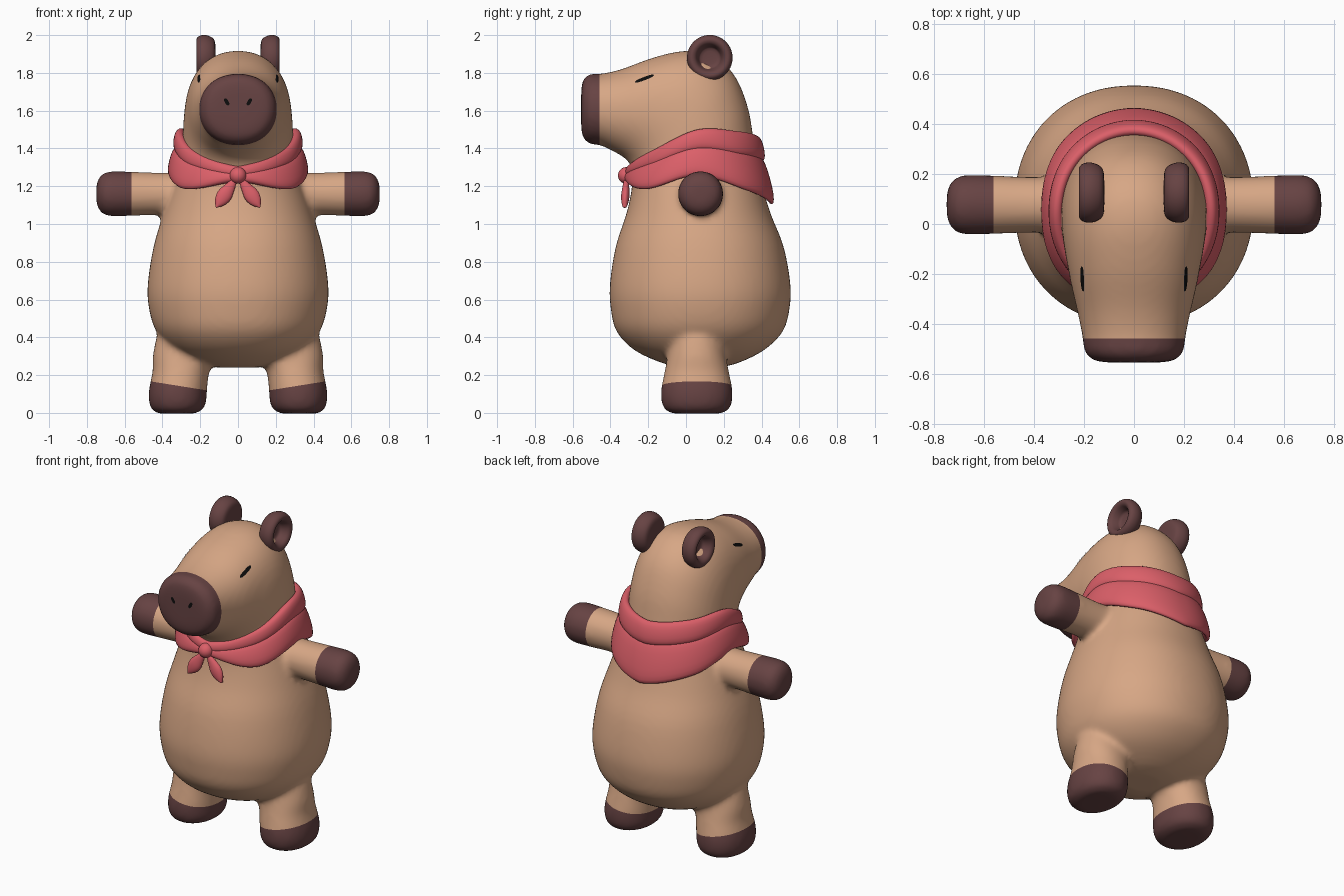
import bpy, bmesh, math
from mathutils import Vector
from mathutils.bvhtree import BVHTree

if "Cube" in bpy.data.objects:
    bpy.data.objects.remove(bpy.data.objects["Cube"])


def material(name, rgb):
    m = bpy.data.materials.new(name)
    m.diffuse_color = (*rgb, 1)
    m.use_nodes = True
    m.node_tree.nodes["Principled BSDF"].inputs["Base Color"].default_value = m.diffuse_color
    return m


FUR = material("tan fur", (0.68, 0.385, 0.235))
DARK = material("dark brown", (0.135, 0.056, 0.056))
RED = material("scarf red", (0.71, 0.115, 0.14))
BLACK = material("black", (0.004, 0.004, 0.004))


def spline(rows, n):
    """Catmull-Rom interpolation of tuples, n steps per span."""
    out = []
    for i in range(len(rows) - 1):
        a, b = rows[max(i - 1, 0)], rows[i]
        c, d = rows[i + 1], rows[min(i + 2, len(rows) - 1)]
        for k in range(n):
            t = k / n
            out.append([q + 0.5 * t * (r - p + t * (2 * p - 5 * q + 4 * r - s + t * (3 * (q - r) + s - p)))
                        for p, q, r, s in zip(a, b, c, d)])
    return out + [list(rows[-1])]


def loft(bm, rings, closed=False):
    """Skin a list of rings; cap the ends unless the rings form a loop."""
    vs = [[bm.verts.new(p) for p in ring] for ring in rings]
    n = len(vs[0])
    for i in range(len(vs) if closed else len(vs) - 1):
        a, b = vs[i], vs[(i + 1) % len(vs)]
        for j in range(n):
            bm.faces.new((a[j], a[(j + 1) % n], b[(j + 1) % n], b[j]))
    if not closed:
        bm.faces.new(vs[0])
        bm.faces.new(vs[-1])


def oval(mid, u, v, n=40, e=2.15):
    """Slightly squared ellipse around mid with half axes u and v."""
    def f(c):
        return math.copysign(abs(c) ** (2 / e), c)
    return [mid + u * f(math.cos(2 * math.pi * k / n)) + v * f(math.sin(2 * math.pi * k / n)) for k in range(n)]


def finish(name, bm, *mats):
    bmesh.ops.recalc_face_normals(bm, faces=bm.faces)
    for f in bm.faces:
        f.smooth = True
    me = bpy.data.meshes.new(name)
    bm.to_mesh(me)
    bm.free()
    for m in mats:
        me.materials.append(m)
    ob = bpy.data.objects.new(name, me)
    bpy.context.collection.objects.link(ob)
    return ob


# Body and head: one loft from nose to belly (front y, z, back y, z, half width)
BODY = [(-.555, 1.52, -.555, 1.69, .09), (-.547, 1.462, -.547, 1.757, .158), (-.51, 1.425, -.51, 1.793, .198),
        (-.455, 1.418, -.45, 1.795, .206), (-.385, 1.385, -.34, 1.82, .224), (-.325, 1.35, -.17, 1.882, .25),
        (-.295, 1.315, 0, 1.917, .268), (-.288, 1.30, .14, 1.892, .28), (-.285, 1.29, .257, 1.787, .288),
        (-.283, 1.28, .327, 1.62, .293), (-.283, 1.27, .357, 1.45, .298), (-.285, 1.25, .375, 1.31, .315),
        (-.29, 1.17, .41, 1.18, .355), (-.317, 1.05, .45, 1.05, .397), (-.372, .88, .517, .88, .447),
        (-.403, .68, .553, .68, .478), (-.398, .55, .548, .55, .471), (-.367, .43, .512, .43, .432),
        (-.27, .33, .41, .33, .34), (-.12, .262, .27, .262, .2), (-.02, .24, .17, .24, .1)]
bm = bmesh.new()
rings = []
for yf, zf, yb, zb, w in spline(BODY, 4):
    f, b = Vector((0, yf, zf)), Vector((0, yb, zb))
    rings.append(oval((f + b) / 2, (f - b) / 2, Vector((w, 0, 0)), 64))
loft(bm, rings)

# Legs (z, centre x, half width, half depth) and arms (x, radius)
LEG = [(-.004, .325, .09, .12), (.012, .322, .128, .163), (.05, .32, .15, .185), (.12, .318, .154, .189),
       (.22, .302, .15, .17), (.3, .285, .166, .155), (.4, .262, .17, .14), (.5, .24, .16, .13)]
ARM = [(.2, .116), (.4, .112), (.58, .118), (.68, .119), (.725, .1), (.75, .055)]
for s in (1, -1):
    loft(bm, [oval(Vector((s * cx, .057, z)), Vector((hw, 0, 0)), Vector((0, hd, 0)))
              for z, cx, hw, hd in spline(LEG, 4)])
    loft(bm, [oval(Vector((s * x, .077, 1.16)), Vector((0, r, 0)), Vector((0, 0, r)), e=2)
              for x, r in spline(ARM, 4)])
body = finish("body", bm, FUR, DARK)

# Fuse the parts into one soft skin
rm = body.modifiers.new("fuse", 'REMESH')
rm.mode, rm.voxel_size, rm.use_smooth_shade = 'VOXEL', 0.016, True
sm = body.modifiers.new("soften", 'SMOOTH')
sm.factor, sm.iterations = 0.5, 10
skin = bpy.data.meshes.new_from_object(body.evaluated_get(bpy.context.evaluated_depsgraph_get()))
body.modifiers.clear()

# Cut clean colour borders at muzzle, hands and feet, then colour by region
bm = bmesh.new()
bm.from_mesh(skin)


def cut(co, no, keep):
    faces = [f for f in bm.faces if keep(f.calc_center_median())]
    geom = faces + list({e for f in faces for e in f.edges}) + list({v for f in faces for v in f.verts})
    bmesh.ops.bisect_plane(bm, geom=geom, plane_co=co, plane_no=no, dist=1e-5)


cut((0, -.458, 1.6), (0, 1, 0), lambda c: c.y < -.4)
for s in (1, -1):
    cut((s * .563, 0, 0), (1, 0, 0), lambda c: c.x * s > .5)
    cut((s * .17, 0, .12), (-.16 * s, 0, 1), lambda c: c.x * s > 0 and c.z < .3)
for f in bm.faces:
    c = f.calc_center_median()
    foot = c.z < .12 + .16 * (abs(c.x) - .17)
    f.material_index = int(c.y < -.458 or abs(c.x) > .563 or (foot and c.z < .3))
    f.smooth = True
tree = BVHTree.FromBMesh(bm)
bm.to_mesh(body.data)
bm.free()


# Painted eyes and nostrils: thin ovals projected on the skin
def decal(name, centre, u, v, ray):
    bm = bmesh.new()
    ray = Vector(ray)

    def hit(p):
        return bm.verts.new(tree.ray_cast(p - ray * 2, ray)[0] - ray * 0.004)
    c = Vector(centre)
    mid = hit(c)
    rows = [[hit(p) for p in oval(c, Vector(u) * k, Vector(v) * k, 20, 2.6)] for k in (.5, 1)]
    for j in range(20):
        i = (j + 1) % 20
        bm.faces.new((mid, rows[0][j], rows[0][i]))
        bm.faces.new((rows[0][j], rows[1][j], rows[1][i], rows[0][i]))
    finish(name, bm, BLACK)


for s, side in ((1, "right"), (-1, "left")):
    decal(side + "_eye", (0, -.22, 1.77), (0, .05, .019), (0, -.003, .008), (-s, 0, 0))
    decal(side + "_nostril", (s * .06, 0, 1.647), (s * .01, 0, .018), (s * .009, 0, -.004), (0, 1, 0))

    # Ear: lathed disc with a cupped outer side (radius, outward offset)
    EAR = [(.002, -.05), (.07, -.05), (.103, -.038), (.12, 0), (.116, .034), (.098, .05),
           (.076, .042), (.062, .015), (.05, -.008), (.002, -.012)]
    bm = bmesh.new()
    loft(bm, [oval(Vector((s * (.17 + o), .126, 1.88)), Vector((0, r, 0)), Vector((0, 0, r)), e=2)
              for r, o in spline(EAR, 3)])
    finish(side + "_ear", bm, DARK)


# Scarf bands: keys every 45 degrees from front to back (top z, bottom z, top radius, bottom radius)
def band(name, keys, thick):
    bm = bmesh.new()
    half = spline(keys, 12)
    rings = []
    for k, (zt, zb, rt, rb) in enumerate(half + half[-2:0:-1]):
        a = math.pi * k / (len(half) - 1)
        out = Vector((math.sin(a), -math.cos(a), 0))
        top, bot = out * rt + Vector((0, .06, zt)), out * rb + Vector((0, .06, zb))
        nrm = (out * (zt - zb) + Vector((0, 0, rb - rt))).normalized()
        rings.append(oval((top + bot) / 2, (top - bot) / 2, nrm * thick, 20, 2.3))
    loft(bm, rings, closed=True)
    finish(name, bm, RED)


band("scarf_roll", [(1.305, 1.245, .35, .36), (1.39, 1.30, .325, .34), (1.5, 1.39, .306, .32),
                    (1.49, 1.36, .305, .335), (1.465, 1.33, .31, .34)], .028)
band("scarf_flap", [(1.27, 1.225, .355, .365), (1.33, 1.185, .335, .385), (1.41, 1.255, .318, .358),
                    (1.385, 1.175, .325, .385), (1.36, 1.105, .325, .395)], .026)

# Knot and two leaf-shaped tails
bm = bmesh.new()
bmesh.ops.create_uvsphere(bm, u_segments=24, v_segments=16, radius=.044)
bmesh.ops.translate(bm, verts=bm.verts, vec=(0, -.316, 1.257))
finish("scarf_knot", bm, RED)
TAIL = [(0, .012), (.25, .027), (.55, .04), (.8, .03), (1, .004)]
for s, side in ((1, "right"), (-1, "left")):
    bm = bmesh.new()
    a, b = Vector((s * .015, -.316, 1.235)), Vector((s * .116, -.325, 1.088))
    across = Vector((s * .82, 0, .57))
    loft(bm, [oval(a.lerp(b, t), across * w, Vector((0, .008 + w * .35, 0)), 20, 2)
              for t, w in spline(TAIL, 5)])
    finish(side + "_scarf_tail", bm, RED)
